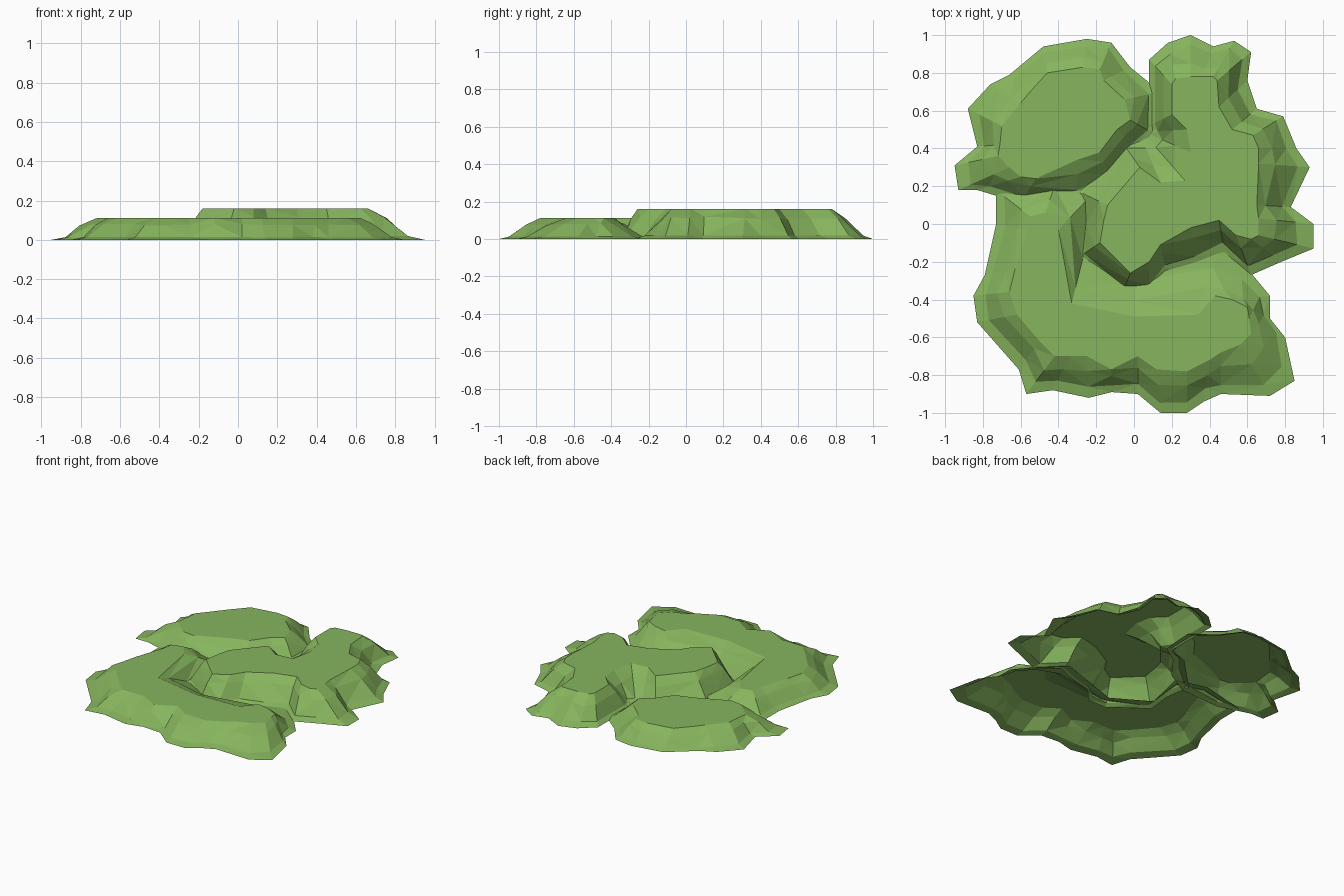
import bpy
import bmesh
import random
from mathutils import Vector

random.seed(4)

default_cube = bpy.data.objects.get("Cube")
if default_cube:
    bpy.data.objects.remove(default_cube, do_unlink=True)


def make_material(name, colour):
    """Flat material with matching viewport and render colour."""
    material = bpy.data.materials.new(name)
    material.use_nodes = True
    material.diffuse_color = colour
    shader = material.node_tree.nodes["Principled BSDF"]
    shader.inputs["Base Color"].default_value = colour
    shader.inputs["Roughness"].default_value = 1
    return material


leaf_green = make_material("leaf green", (0.24, 0.46, 0.11, 1))

# Slope profile: share of the way from ground edge to rim, share of the height
SLOPE = ((0, 0), (0.28, 0.12), (0.68, 0.7), (1, 1))
UNIT = 0.01


def slope_ring(mesh, stations, share, height):
    """Ring of vertices part of the way up the bank, slightly uneven inside."""
    ring = []
    for edge_x, edge_y, rim_x, rim_y in stations:
        ground_edge = Vector((edge_x, edge_y, 0)) * UNIT
        rim = Vector((rim_x, rim_y, 0)) * UNIT
        wobble = random.uniform(-0.07, 0.07) if 0 < share < 1 else 0
        point = ground_edge.lerp(rim, share + wobble)
        point.z = height * (1 + wobble)
        ring.append(mesh.verts.new(point))
    return ring


def build_mound(name, height, stations):
    """Faceted, flat-topped mound that is open underneath."""
    mesh = bmesh.new()
    rings = [slope_ring(mesh, stations, share, height * level)
             for share, level in SLOPE]
    for lower, upper in zip(rings, rings[1:]):
        for index in range(len(lower)):
            before = index - 1
            mesh.faces.new((lower[before], lower[index],
                            upper[index], upper[before]))
    mesh.faces.new(rings[-1])
    bmesh.ops.triangulate(mesh, faces=mesh.faces[:])
    data = bpy.data.meshes.new(name)
    mesh.to_mesh(data)
    mesh.free()
    data.materials.append(leaf_green)
    mound = bpy.data.objects.new(name, data)
    bpy.context.collection.objects.link(mound)
    return mound


# Each station gives ground edge x, y and rim x, y in hundredths,
# counter-clockwise as looked down upon

# Low mound at the back, on the right-hand side of the patch
build_mound("back_mound", 0.11, (
    (-2, 83, -16, 76), (-12, 96, -18, 82), (-25, 98, -27, 83),
    (-48, 94, -46, 80), (-66, 79, -55, 70), (-76, 74, -60, 64),
    (-88, 61, -70, 52), (-83, 41, -71, 42), (-95, 31, -72, 36),
    (-93, 18, -66, 30), (-83, 18, -60, 25), (-60, 11, -52, 24),
    (-30, 13, -30, 34), (-12, 23, -18, 38), (0, 39, -9, 50),
    (12, 47, -2, 55), (14, 70, -5, 66)))

# Low wide mound along the front, tucked under its neighbours behind
build_mound("front_mound", 0.112, (
    (-73, 0, -56, -3), (-79, -27, -63, -24), (-85, -38, -66, -36),
    (-83, -52, -62, -48), (-61, -77, -50, -62), (-57, -90, -42, -70),
    (-43, -88, -34, -70), (-24, -92, -25, -70), (-12, -89, -12, -77),
    (2, -90, 2, -70), (14, -100, 12, -77), (28, -100, 28, -78),
    (37, -94, 40, -72), (46, -90, 46, -68), (72, -91, 56, -64),
    (85, -83, 62, -58), (80, -60, 61, -50), (72, -50, 60, -44),
    (72, -38, 52, -40), (62, -26, 43, -38), (46, -10, 34, -48),
    (0, -25, 0, -49), (-25, -10, -33, -42), (-18, 20, -40, -3),
    (-40, 26, -47, 6), (-73, 18, -55, 4)))

# Tall mound in the middle, with a notch cut in beside the back mound
build_mound("tall_mound", 0.16, (
    (95, -13, 66, -6), (95, 0, 66, 3), (83, 9, 65, 10),
    (93, 30, 66, 32), (86, 40, 66, 40), (79, 57, 63, 47),
    (65, 61, 52, 50), (60, 76, 45, 62), (62, 91, 44, 76),
    (53, 97, 42, 78), (42, 94, 36, 78), (30, 100, 30, 78),
    (18, 96, 22, 77), (8, 87, 20, 74), (8, 52, 20, 58),
    (8, 49, 28, 50), (7, 48, 30, 38), (6, 47, 27, 23),
    (4, 46, 14, 22), (-6, 43, 3, 30), (-31, 18, -14, 10),
    (-28, 0, -16, 2), (-30, -18, -18, -10), (-6, -36, -2, -26),
    (8, -36, 8, -20), (17, -26, 14, -11), (33, -22, 30, -2),
    (48, -16, 45, 2), (62, -27, 54, -6), (78, -20, 62, -8)))
